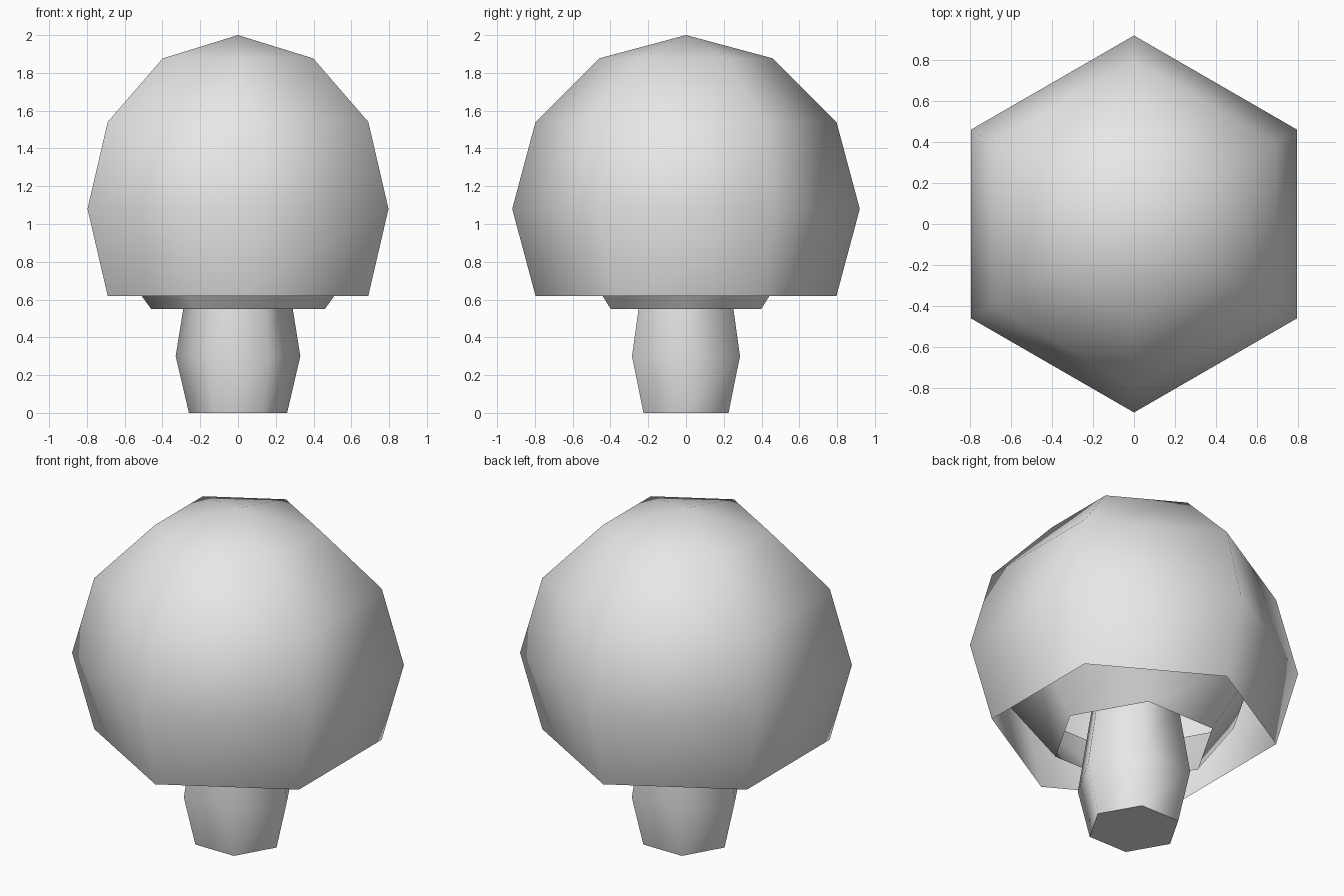
import bpy
import bmesh
from math import sin, cos, pi, radians

SIDES = 6

start_cube = bpy.data.objects.get("Cube")
if start_cube:
    bpy.data.objects.remove(start_cube, do_unlink=True)

# One plain grey for the whole model
grey = bpy.data.materials.new("light_grey")
grey.use_nodes = True
colour = (0.8, 0.8, 0.8, 1.0)
grey.diffuse_color = colour
grey.node_tree.nodes["Principled BSDF"].inputs["Base Color"].default_value = colour


def lathe(name, profile, phase=0.0, close_bottom=False):
    """Six-sided turned part from (radius, height) pairs; radius 0 makes a pole."""
    bm = bmesh.new()
    rings = []
    for radius, z in profile:
        count = SIDES if radius > 0 else 1
        angles = [phase + 2 * pi * i / SIDES for i in range(count)]
        rings.append([bm.verts.new((radius * cos(a), radius * sin(a), z)) for a in angles])
    for low, high in zip(rings, rings[1:]):
        for i in range(SIDES):
            j = (i + 1) % SIDES
            if len(high) == 1:
                bm.faces.new((low[i], low[j], high[0]))
            else:
                bm.faces.new((low[i], low[j], high[j], high[i]))
    if close_bottom:
        bm.faces.new(rings[0][::-1])
    mesh = bpy.data.meshes.new(name)
    bm.to_mesh(mesh)
    bm.free()
    mesh.materials.append(grey)
    part = bpy.data.objects.new(name, mesh)
    bpy.context.collection.objects.link(part)
    bpy.ops.object.select_all(action="DESELECT")
    part.select_set(True)
    bpy.context.view_layer.objects.active = part
    bpy.ops.object.shade_smooth_by_angle(angle=radians(70))
    return part


# Cap: coarse sphere, open below its lower ring
R, CENTRE = 0.92, 1.08
latitudes = [radians(d) for d in (-30, 0, 30, 60)]
cap = [(R * cos(t), CENTRE + R * sin(t)) for t in latitudes] + [(0, CENTRE + R)]
lathe("mushroom_cap", cap, phase=pi / 6)

# Gills: open flared ring under the cap
lathe("gill_ring", [(0.46, 0.55), (0.72, 0.91)])

# Stem: bulging, running up inside the cap
lathe("stem", [(0.26, 0), (0.33, 0.30), (0.25, 0.80), (0.22, 1.0)], close_bottom=True)
